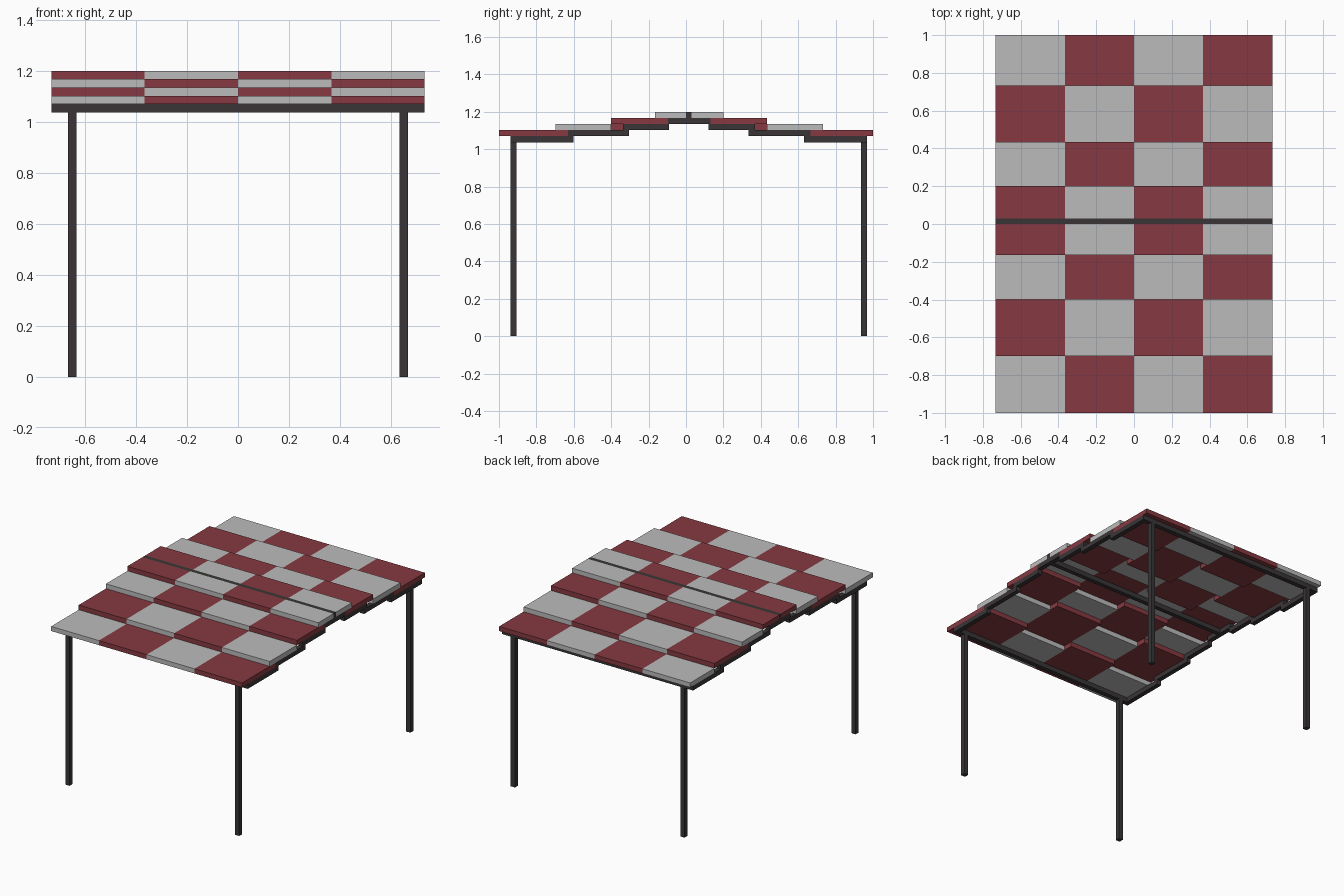
import bpy

cube = bpy.data.objects.get("Cube")
if cube:
    bpy.data.objects.remove(cube, do_unlink=True)


def make_material(name, rgb):
    mat = bpy.data.materials.new(name)
    mat.use_nodes = True
    mat.diffuse_color = (*rgb, 1)
    mat.node_tree.nodes["Principled BSDF"].inputs["Base Color"].default_value = (*rgb, 1)
    return mat


RED = make_material("dull_red", (0.24, 0.042, 0.053))
GREY = make_material("light_grey", (0.5, 0.5, 0.5))
DARK = make_material("dark_metal", (0.042, 0.036, 0.037))


def box(name, xs, ys, zs, mat):
    """Box between pairs of limits on each axis."""
    spans = [sorted(s) for s in (xs, ys, zs)]
    bpy.ops.mesh.primitive_cube_add(size=1, location=[(a + b) / 2 for a, b in spans])
    ob = bpy.context.object
    ob.name = name
    ob.scale = [b - a for a, b in spans]
    bpy.ops.object.transform_apply(location=False, rotation=False, scale=True)
    ob.data.materials.append(mat)
    return ob


HALF = 0.732                                  # half width of the roof
RIDGE = 0.015                                 # centre line of the ridge
LEVELS = [1.037, 1.07, 1.102, 1.135, 1.168, 1.2]
OVERLAP = 0.068                               # red tiles tuck under the row above
RAIL = 0.032

# Row edges from eave to ridge, and stepped rail limits, for each slope
SLOPES = {
    "front": ([-1.0, -0.698, -0.4, -0.165, 0.0],
              [(-0.938, -0.602), (-0.635, -0.305), (-0.338, -0.09)]),
    "back": ([1.0, 0.733, 0.433, 0.2, 0.03],
             [(0.968, 0.632), (0.665, 0.335), (0.368, 0.12)]),
}

for slope, (edges, rails) in SLOPES.items():
    inward = 1 if slope == "front" else -1
    # Chequered roof tiles, stepping up towards the ridge
    for row in range(4):
        for col in range(4):
            is_red = (row + col) % 2 == 1
            end = edges[row + 1]
            if is_red and row < 3:
                end += inward * OVERLAP
            x = -HALF + col * HALF / 2
            box(f"{slope}_roof_tile_{row}_{col}", (x, x + HALF / 2),
                (edges[row], end), LEVELS[row + 1:row + 3], RED if is_red else GREY)
    # Stepped side rails under the tiles
    for side, sx in (("left", 1), ("right", -1)):
        for i, span in enumerate(rails):
            box(f"{slope}_{side}_rail_{i}", (sx * HALF, sx * (HALF - RAIL)),
                span, LEVELS[i:i + 2], DARK)
    # Eave beam and legs
    eave = rails[0][0]
    eave_span = (eave, eave + inward * RAIL)
    box(f"{slope}_eave_beam", (-HALF, HALF), eave_span, LEVELS[:2], DARK)
    for side, sx in (("left", 1), ("right", -1)):
        box(f"{slope}_{side}_leg", (sx * 0.634, sx * 0.666), eave_span, (0, LEVELS[0]), DARK)

# Ridge beam and the short rails crossing it
box("ridge_beam", (-HALF, HALF), (RIDGE - 0.015, RIDGE + 0.015), (LEVELS[3], LEVELS[5]), DARK)
for side, sx in (("left", 1), ("right", -1)):
    box(f"{side}_ridge_rail", (sx * HALF, sx * (HALF - RAIL)),
        (RIDGE - 0.115, RIDGE + 0.115), LEVELS[3:5], DARK)
